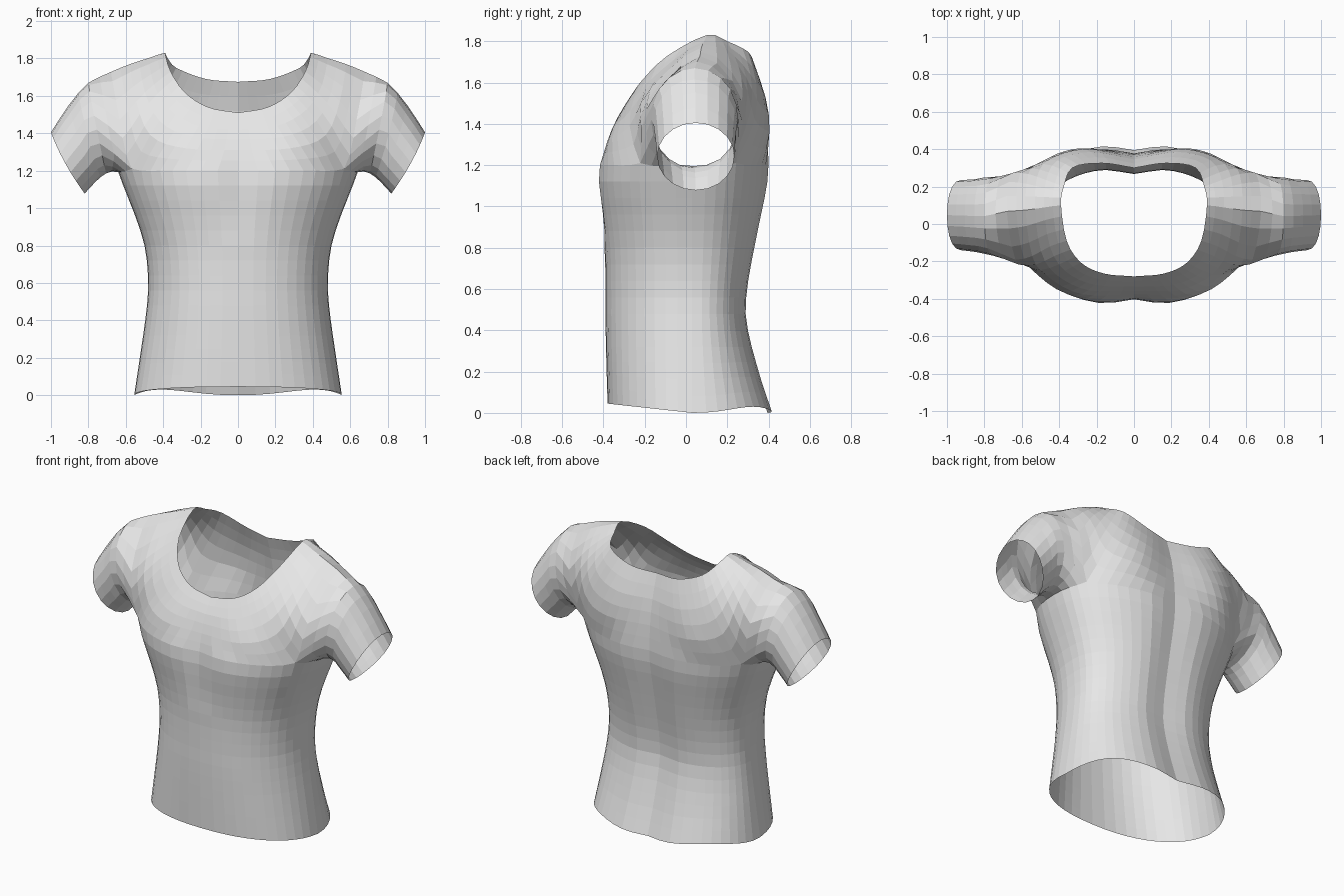
import bpy, bmesh, math
from mathutils import Vector

if "Cube" in bpy.data.objects:
    bpy.data.objects.remove(bpy.data.objects["Cube"])

SIDE = 24      # columns on half the torso, front centre to back centre
CORNER = 8     # column where the armhole begins
NECK_COLS = [0, 4, 8, 11, 14, 17, 20, 24, 28]


def spline(keys, vals, t):
    """Smooth interpolation of vectors through keyed points."""
    i = 0
    while i < len(keys) - 2 and t > keys[i + 1]:
        i += 1
    a, b = vals[i], vals[i + 1]
    h = keys[i + 1] - keys[i]
    def slope(k):
        lo, hi = max(k - 1, 0), min(k + 1, len(keys) - 1)
        return (vals[hi] - vals[lo]) / (keys[hi] - keys[lo])
    s = (t - keys[i]) / h
    return (a * (2*s**3 - 3*s**2 + 1) + slope(i) * h * (s**3 - 2*s**2 + s)
            + b * (3*s**2 - 2*s**3) + slope(i + 1) * h * (s**3 - s**2))


def loft(loops, steps):
    """Fill in rows between control loops of equal length."""
    keys = list(range(len(loops)))
    rows = []
    for r in range((len(loops) - 1) * steps + 1):
        rows.append([spline(keys, [l[c] for l in loops], r / steps)
                     for c in range(len(loops[0]))])
    return rows


# Torso: half width, front and back depth by height
LEVELS = [0, .2, .45, .6, .8, 1.0, 1.1, 1.2]
SIZES = [Vector(v) for v in [
    (.555, -.38, .43), (.525, -.385, .365), (.49, -.39, .305), (.48, -.39, .31),
    (.50, -.395, .345), (.565, -.42, .385), (.608, -.437, .405), (.64, -.432, .412)]]


def torso_row(z):
    w, yf, yb = spline(LEVELS, SIZES, z)
    mid, row = .03, []
    for c in range(SIDE + 1):
        t = math.pi * c / SIDE
        s, k = max(math.sin(t), 0), math.cos(t)
        x = w * s ** .87 if 0 < c < SIDE else 0
        depth = abs(k) ** .87
        y = mid + depth * ((yf - mid) if k > 0 else (yb - mid))
        dent = math.exp(-(x / .11) ** 2)
        if k > 0:       # hollow between the breasts, raised front hem
            y += .035 * dent * min(max((z - .8) / .3, 0), 1)
            hem = .045 * depth
        else:           # spine groove, wavy back hem
            y -= .035 * dent
            hem = .03 * math.sin(2 * t) ** 2
        row.append(Vector((x, y, z + hem * max(0, 1 - z / .3))))
    return row


torso = [torso_row(1.2 * i / 15) for i in range(16)]
top = torso[-1]


def loop(points):
    vals = [Vector(p) for p in points]
    return [spline(NECK_COLS, vals, c) for c in range(29)]


# Yoke: loops spreading from the neckline to the armhole
neck = loop([(0, -.28, 1.51), (.16, -.265, 1.54), (.285, -.205, 1.62),
             (.36, -.09, 1.73), (.39, .10, 1.83), (.375, .20, 1.80),
             (.33, .30, 1.75), (.17, .325, 1.69), (0, .30, 1.675)])
yoke_a = loop([(0, -.335, 1.42), (.21, -.325, 1.44), (.37, -.25, 1.53),
               (.45, -.12, 1.66), (.48, .09, 1.805), (.47, .235, 1.73),
               (.41, .34, 1.60), (.23, .385, 1.53), (0, .345, 1.52)])
yoke_b = loop([(0, -.375, 1.31), (.28, -.375, 1.32), (.47, -.275, 1.39),
               (.545, -.175, 1.57), (.58, .075, 1.775), (.565, .27, 1.63),
               (.50, .335, 1.42), (.29, .405, 1.36), (0, .37, 1.36)])
outer = loop([top[0], top[4], top[8], (.63, -.20, 1.46), (.68, .07, 1.737),
              (.65, .28, 1.50), top[16], top[20], top[24]])
outer[:9] = top[:9]
outer[20:] = top[16:]
yoke = loft([neck, yoke_a, yoke_b, outer], 2)

# Sleeve: armhole ring, then tilted oval rings out to the cuff
armhole = outer[8:21] + [top[c] for c in range(15, 8, -1)]


def oval(upper, lower, front, back, bow):
    ring = []
    for i in range(20):
        a = (i - 6) * math.pi / 10
        f = (1 + math.cos(a)) / 2
        x = lower[0] + (upper[0] - lower[0]) * f + bow * math.sin(a) ** 2
        z = lower[1] + (upper[1] - lower[1]) * f
        y = (front + back) / 2 + (back - front) / 2 * math.sin(a)
        ring.append(Vector((x, y, z)))
    return ring


sleeve = loft([armhole,
               oval((.80, 1.67), (.705, 1.185), -.17, .255, .005),
               oval((.905, 1.55), (.765, 1.135), -.15, .24, .01),
               oval((1.0, 1.405), (.82, 1.078), -.14, .235, .015)], 2)

# Join the panels into one open sheet and mirror it
bm = bmesh.new()


def add_grid(rows, flip=False, closed=False):
    grid = [[bm.verts.new(p) for p in r] for r in rows]
    n = len(rows[0])
    for a, b in zip(grid, grid[1:]):
        for c in range(n if closed else n - 1):
            d = (c + 1) % n
            f = [a[c], a[d], b[d], b[c]]
            bm.faces.new(f[::-1] if flip else f)


add_grid(torso)
add_grid(yoke, flip=True)
add_grid(sleeve, flip=True, closed=True)
bmesh.ops.remove_doubles(bm, verts=bm.verts[:], dist=.0005)
half = bm.verts[:] + bm.edges[:] + bm.faces[:]
bmesh.ops.mirror(bm, geom=half, axis='X', merge_dist=.0005)
bmesh.ops.remove_doubles(bm, verts=bm.verts[:], dist=.0005)
# Soften the armhole seams
seam = [v for v in bm.verts if not v.is_boundary
        and .45 < abs(v.co.x) < .78 and v.co.z > 1.1]
bmesh.ops.smooth_vert(bm, verts=seam, factor=.35, use_axis_x=True,
                      use_axis_y=True, use_axis_z=True)
bmesh.ops.recalc_face_normals(bm, faces=bm.faces[:])

mesh = bpy.data.meshes.new("shirt")
bm.to_mesh(mesh)
bm.free()
shirt = bpy.data.objects.new("shirt", mesh)
bpy.context.collection.objects.link(shirt)
cloth = bpy.data.materials.new("light grey cloth")
cloth.diffuse_color = (.8, .8, .8, 1)
cloth.use_nodes = True
cloth.node_tree.nodes["Principled BSDF"].inputs["Base Color"].default_value = cloth.diffuse_color
mesh.materials.append(cloth)
